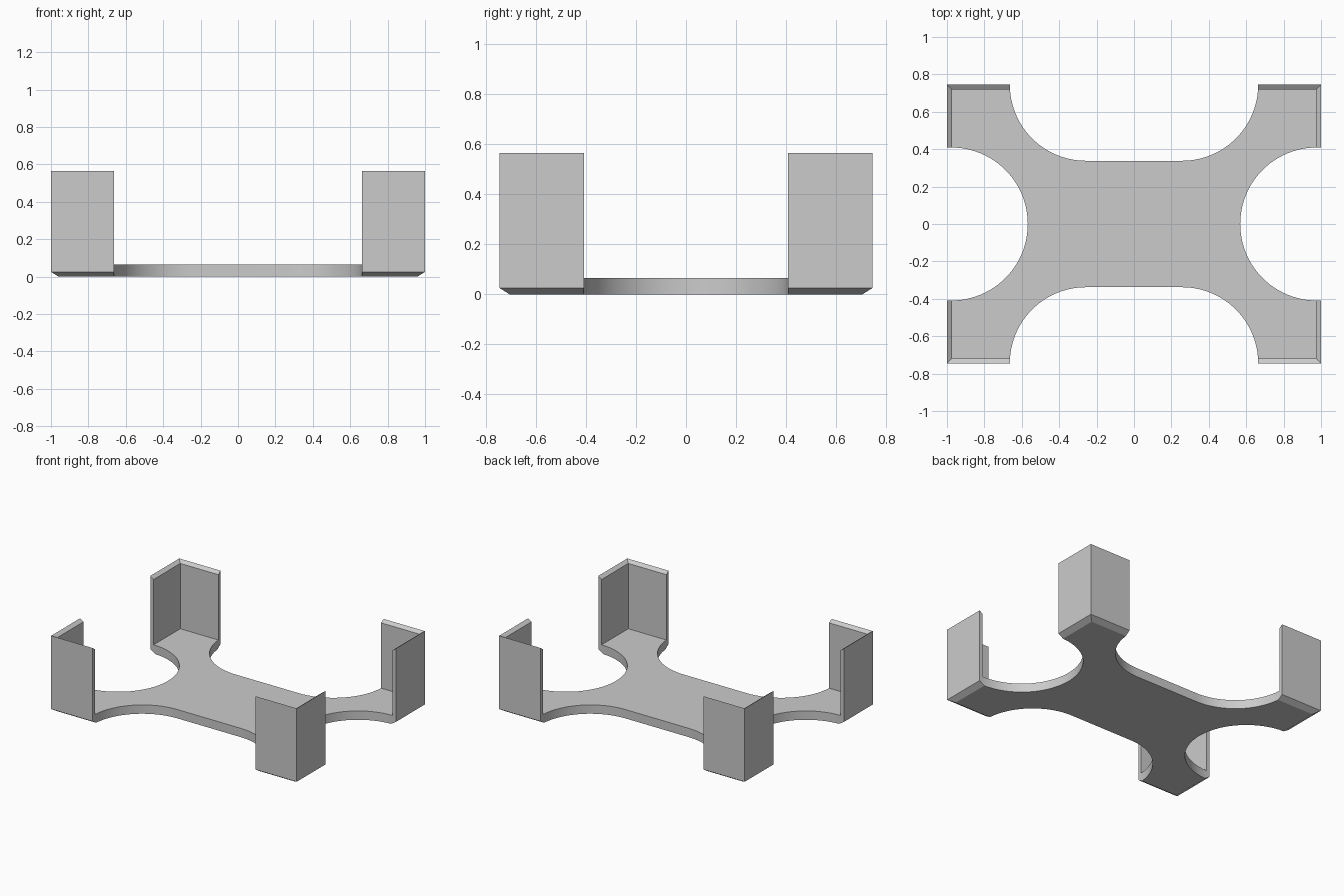
import bpy, bmesh
from math import sin, cos, pi, radians

if "Cube" in bpy.data.objects:
    bpy.data.objects.remove(bpy.data.objects["Cube"], do_unlink=True)

HALF_X, HALF_Y, HEIGHT = 1.0, 0.745, 0.565
WALL, FLOOR = 0.027, 0.065

grey = bpy.data.materials.new("plain grey")
grey.use_nodes = True
color = (0.6, 0.6, 0.6, 1)
grey.diffuse_color = color
grey.node_tree.nodes["Principled BSDF"].inputs["Base Color"].default_value = color


def loft(name, rings):
    """Closed solid through a stack of matching rings of points."""
    bm = bmesh.new()
    loops = [[bm.verts.new(p) for p in ring] for ring in rings]
    n = len(loops[0])
    for a, b in zip(loops, loops[1:]):
        for i in range(n):
            j = (i + 1) % n
            bm.faces.new((a[i], a[j], b[j], b[i]))
    bm.faces.new(loops[0][::-1])
    bm.faces.new(loops[-1])
    bmesh.ops.recalc_face_normals(bm, faces=bm.faces)
    mesh = bpy.data.meshes.new(name)
    bm.to_mesh(mesh)
    bm.free()
    mesh.materials.append(grey)
    obj = bpy.data.objects.new(name, mesh)
    bpy.context.collection.objects.link(obj)
    return obj


def rectangle(inset, z):
    x, y = HALF_X - inset, HALF_Y - inset
    return [(-x, -y, z), (x, -y, z), (x, y, z), (-x, y, z)]


def stadium_cutter(name, cx, cy, half_length, radius, steps=48):
    """Upright cutter with rounded ends, stretched along x."""
    outline = []
    for side, start in ((1, -pi / 2), (-1, pi / 2)):
        for i in range(steps + 1):
            a = start + pi * i / steps
            outline.append((cx + side * half_length + radius * cos(a),
                            cy + radius * sin(a)))
    if half_length == 0:  # plain circle: drop the doubled points
        outline = outline[:steps] + outline[steps + 1:-1]
    return loft(name, [[(x, y, z) for x, y in outline] for z in (-0.1, HEIGHT + 0.1)])


# Open tray: chamfered underside, walls with inward sloping rims
tray = loft("corner_bracket_tray", [
    rectangle(0.04, 0), rectangle(0, 0.025), rectangle(0, HEIGHT),
    rectangle(WALL, HEIGHT - 0.019), rectangle(WALL, FLOOR)])

# Rounded cut-outs on all four sides leave only the corner walls
cutters = []
for s in (-1, 1):
    cutters.append(stadium_cutter("long_side_cutter", 0, s * HALF_Y, 0.257, 0.407))
    cutters.append(stadium_cutter("short_side_cutter", s * 0.977, 0, 0, 0.409))

bpy.ops.object.select_all(action="DESELECT")
bpy.context.view_layer.objects.active = tray
tray.select_set(True)
for cutter in cutters:
    cutter.hide_render = True
    mod = tray.modifiers.new("cut_out", "BOOLEAN")
    mod.operation = "DIFFERENCE"
    mod.solver = "EXACT"
    mod.object = cutter
    bpy.ops.object.modifier_apply(modifier=mod.name)
    bpy.data.objects.remove(cutter, do_unlink=True)

bpy.ops.object.shade_smooth_by_angle(angle=radians(20))
